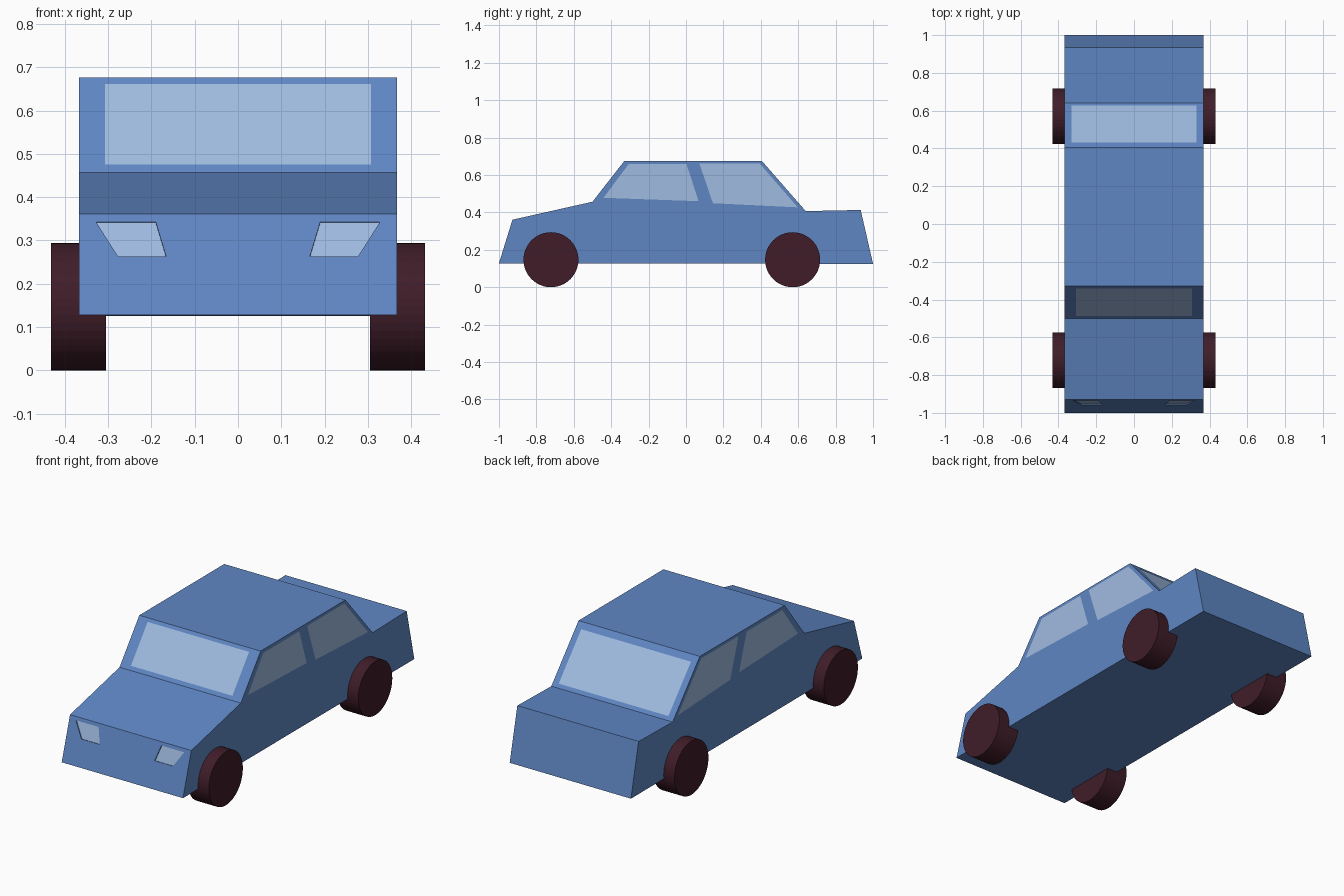
import bpy, bmesh, math
from mathutils import Vector

if "Cube" in bpy.data.objects:
    bpy.data.objects.remove(bpy.data.objects["Cube"])

HALF_W = 0.367


def material(name, rgb):
    m = bpy.data.materials.new(name)
    m.diffuse_color = (*rgb, 1)
    m.use_nodes = True
    m.node_tree.nodes["Principled BSDF"].inputs["Base Color"].default_value = m.diffuse_color
    return m


PAINT = material("paint", (0.115, 0.24, 0.55))
GLASS = material("glass", (0.35, 0.50, 0.75))
RUBBER = material("rubber", (0.05, 0.012, 0.022))


def finish(name, bm, mat):
    mesh = bpy.data.meshes.new(name)
    bm.to_mesh(mesh)
    bm.free()
    ob = bpy.data.objects.new(name, mesh)
    bpy.context.collection.objects.link(ob)
    mesh.materials.append(mat)
    return ob


def mirror_x(ob):
    ob.modifiers.new("mirror", 'MIRROR').use_axis = (True, False, False)


def panel(name, pts, mat, offset, depth=0.0):
    """Flat outline moved out from the body by offset, optionally thickened inwards."""
    pts = [Vector(p) for p in pts]
    n = (pts[1] - pts[0]).cross(pts[2] - pts[1]).normalized()
    if n.dot(pts[0] - Vector((0, 0, 0.3))) < 0:
        n.negate()
        pts.reverse()
    bm = bmesh.new()
    face = bm.faces.new([bm.verts.new(p + n * offset) for p in pts])
    if depth:
        moved = bmesh.ops.extrude_face_region(bm, geom=[face], use_keep_orig=True)
        bmesh.ops.translate(bm, vec=-n * depth,
                            verts=[v for v in moved["geom"] if isinstance(v, bmesh.types.BMVert)])
        bmesh.ops.recalc_face_normals(bm, faces=bm.faces)
    return finish(name, bm, mat)


# Body: side profile (y, z) extruded across the width
NOSE_LOW, NOSE_TOP, COWL, ROOF_F = (-1, 0.128), (-0.928, 0.361), (-0.5, 0.457), (-0.329, 0.676)
ROOF_B, DECK, TAIL_TOP, TAIL_LOW = (0.405, 0.676), (0.64, 0.407), (0.934, 0.413), (1, 0.125)
profile = [NOSE_LOW, NOSE_TOP, COWL, ROOF_F, ROOF_B, DECK, TAIL_TOP, TAIL_LOW]
bm = bmesh.new()
side = bm.faces.new([bm.verts.new((-HALF_W, y, z)) for y, z in profile])
res = bmesh.ops.extrude_face_region(bm, geom=[side], use_keep_orig=True)
bmesh.ops.translate(bm, vec=(2 * HALF_W, 0, 0),
                    verts=[v for v in res["geom"] if isinstance(v, bmesh.types.BMVert)])
bmesh.ops.recalc_face_normals(bm, faces=bm.faces)
body = finish("car_body", bm, PAINT)


def on_slope(a, b, x, z):
    """Point at height z on the slope between profile points a and b."""
    t = (z - a[1]) / (b[1] - a[1])
    return (x, a[0] + t * (b[0] - a[0]), z)


# Windscreen and rear window
def slope_window(name, a, b, half, low, high):
    corners = [(-half, low), (half, low), (half, high), (-half, high)]
    panel(name, [on_slope(a, b, x, z) for x, z in corners], GLASS, 0.0015)


slope_window("windscreen", COWL, ROOF_F, 0.307, 0.475, 0.66)
slope_window("rear_window", DECK, ROOF_B, 0.332, 0.424, 0.647)

# Side windows
front_glass = [(-0.441, 0.478), (-0.307, 0.658), (0.003, 0.658), (0.067, 0.460)]
back_glass = [(0.072, 0.661), (0.394, 0.661), (0.597, 0.427), (0.144, 0.449)]
for name, pts in (("front_side_window", front_glass), ("back_side_window", back_glass)):
    mirror_x(panel(name, [(HALF_W, y, z) for y, z in pts], GLASS, 0.0015))

# Headlights, slightly recessed in the nose
lamp = [on_slope(NOSE_LOW, NOSE_TOP, x, z)
        for x, z in ((0.328, 0.343), (0.19, 0.343), (0.166, 0.263), (0.277, 0.263))]
cutter = panel("headlight_cutter", lamp, PAINT, 0.02, 0.027)
mirror_x(cutter)
cutter.hide_render = True
cut = body.modifiers.new("headlight_recess", 'BOOLEAN')
cut.operation, cut.object, cut.solver = 'DIFFERENCE', cutter, 'EXACT'
bpy.context.view_layer.objects.active = body
bpy.ops.object.modifier_apply(modifier=cut.name)
bpy.data.objects.remove(cutter)
mirror_x(panel("headlights", lamp, GLASS, -0.006))

# Wheels
for end, y in (("front", -0.722), ("back", 0.57)):
    for label, s in (("right", 1), ("left", -1)):
        bpy.ops.mesh.primitive_cylinder_add(vertices=48, radius=0.147, depth=0.127,
                                            location=(s * 0.3685, y, 0.147),
                                            rotation=(0, math.pi / 2, 0))
        wheel = bpy.context.object
        wheel.name = f"{end}_{label}_wheel"
        wheel.data.materials.append(RUBBER)
